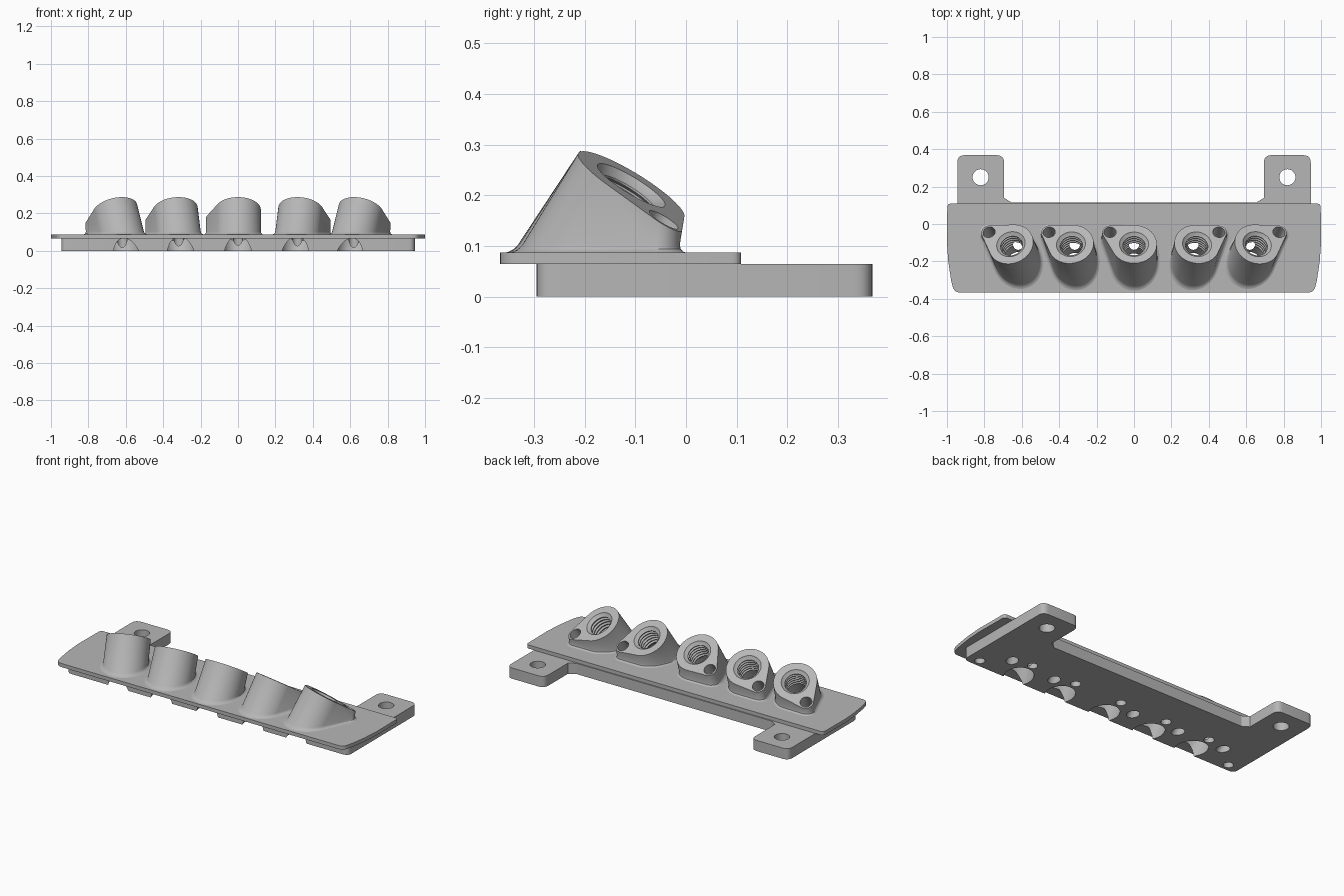
import bpy, bmesh, math
from mathutils import Vector, Matrix

if "Cube" in bpy.data.objects:
    bpy.data.objects.remove(bpy.data.objects["Cube"], do_unlink=True)

grey = bpy.data.materials.new("light_grey")
grey.use_nodes = True
COLOUR = (0.47, 0.47, 0.47, 1)
grey.diffuse_color = COLOUR
grey.node_tree.nodes["Principled BSDF"].inputs["Base Color"].default_value = COLOUR

BASE_TOP, PLATE_TOP = 0.065, 0.087
TILT = math.radians(33.4)
FACE_Y, FACE_Z = -0.108, 0.22
PORT_R, PIN_R, PIN_HOLE_R = 0.122, 0.042, 0.033


def to_object(name, bm):
    bmesh.ops.recalc_face_normals(bm, faces=bm.faces[:])
    mesh = bpy.data.meshes.new(name)
    bm.to_mesh(mesh)
    bm.free()
    mesh.materials.append(grey)
    ob = bpy.data.objects.new(name, mesh)
    bpy.context.scene.collection.objects.link(ob)
    return ob


def loft(name, loops):
    """Closed solid through a list of equally long point loops."""
    bm = bmesh.new()
    rings = [[bm.verts.new(p) for p in loop] for loop in loops]
    n = len(rings[0])
    for a, b in zip(rings, rings[1:]):
        for i in range(n):
            j = (i + 1) % n
            bm.faces.new((a[i], a[j], b[j], b[i]))
    bm.faces.new(rings[0])
    bm.faces.new(rings[-1])
    return to_object(name, bm)


def rounded(corners, steps=6):
    """Outline with rounded corners, from (x, y, radius) entries."""
    out = []
    for i, (x, y, r) in enumerate(corners):
        p = Vector((x, y))
        if r == 0:
            out.append(p)
            continue
        a = p + (Vector(corners[i - 1][:2]) - p).normalized() * r
        b = p + (Vector(corners[(i + 1) % len(corners)][:2]) - p).normalized() * r
        for k in range(steps + 1):
            t = k / steps
            out.append(a * (1 - t) ** 2 + p * 2 * t * (1 - t) + b * t * t)
    return out


def mirrored(half):
    return half + [(-x, y, r) for x, y, r in reversed(half)]


def slab(name, outline, z0, z1):
    return loft(name, [[(p.x, p.y, z) for p in outline] for z in (z0, z1)])


def lathe(name, profile, frame, segments=48):
    """Revolved cutter from (radius, height) pairs, placed by a matrix."""
    angles = [math.tau * i / segments for i in range(segments)]
    ob = loft(name, [[frame @ Vector((r * math.cos(a), r * math.sin(a), w)) for a in angles]
                     for r, w in profile])
    ob.hide_render = True
    return ob


def cut(ob, cutters):
    bpy.context.view_layer.objects.active = ob
    for c in cutters:
        mod = ob.modifiers.new("cut", "BOOLEAN")
        mod.operation, mod.solver, mod.object = "DIFFERENCE", "EXACT", c
        bpy.ops.object.modifier_apply(modifier=mod.name)


def drill(x, y, r, z0, z1):
    return lathe("drill_cutter", [(r, z0), (r, z1)], Matrix.Translation((x, y, 0)), 32)


# Base with two mounting tabs, and the wider cover plate on it
base = slab("base_plate", rounded(mirrored([
    (0.655, 0.115, 0), (0.695, 0.14, 0), (0.695, 0.368, 0.04), (0.945, 0.368, 0.04),
    (0.945, -0.295, 0.035)])), 0, BASE_TOP)
plate = slab("cover_plate", rounded(mirrored([
    (0.998, 0.109, 0.02), (1.0, -0.1, 0), (0.993, -0.2, 0), (0.978, -0.3, 0),
    (0.962, -0.367, 0.035)])), BASE_TOP, PLATE_TOP)

# Mounting holes through the tabs and blind holes under the ends
tab_drills = [drill(s * 0.82, 0.25, 0.043, -0.1, 0.2) for s in (-1, 1)]
end_drills = [drill(s * 0.87, -0.25, 0.028, -0.1, 0.055) for s in (-1, 1)]
cut(base, tab_drills + end_drills)

# Bore profile: chamfered mouth, ring threads, wider outlet at the bottom
bore_profile = [(0.078, 0.03), (0.078, 0.0), (0.067, -0.012)]
for k in range(6):
    w = -0.016 - 0.02 * k
    bore_profile += [(0.06, w), (0.06, w - 0.004), (0.069, w - 0.01), (0.069, w - 0.014)]
bore_profile += [(0.08, -0.145), (0.08, -0.42)]


def port(index, x, yaw, side):
    """Tilted threaded port with a pin ear; returns its body and cutters."""
    frame = (Matrix.Translation((x, FACE_Y, FACE_Z)) @ Matrix.Rotation(yaw, 4, "Z")
             @ Matrix.Rotation(-TILT, 4, "X"))
    axis = frame.to_3x3() @ Vector((0, 0, 1))
    # Pin centre on the sloping face
    dx, dy = side * (0.117 if yaw else 0.128), 0.064
    d = Vector((dx, dy, -(axis.x * dx + axis.y * dy) / axis.z))
    pin = frame.to_3x3().inverted() @ d

    # Teardrop outline: the hull of the port circle and the pin circle
    face, normals = [], []
    for i in range(72):
        a = math.tau * i / 72
        n = Vector((math.cos(a), math.sin(a), 0))
        if pin.dot(n) + PIN_R > PORT_R:
            q = pin + n * PIN_R
        else:
            q = n * PORT_R
        face.append(q)
        normals.append(n)

    def ring(z, flare):
        """Outline carried down to a height; the back wall drops steeply."""
        pts = []
        for q, n in zip(face, normals):
            p = frame @ q
            slope = 1 - 0.75 * min(max(q.y / PORT_R, 0), 1)
            drop = (p.z - z) / axis.z * slope
            out = (frame.to_3x3() @ n)
            out.z = 0
            out = out.normalized() * flare
            pts.append((p.x - axis.x * drop + out.x, p.y - axis.y * drop + out.y, z))
        return pts

    body = loft(f"port_{index}", [
        [frame @ q for q in face], ring(0.103, 0), ring(0.094, 0.003),
        ring(0.089, 0.009), ring(PLATE_TOP, 0.015), ring(0.08, 0.015)])
    pin_frame = frame @ Matrix.Translation(pin)
    cutters = [
        lathe("bore_cutter", bore_profile, frame),
        lathe("pin_cutter", [(PIN_HOLE_R, 0.03), (PIN_HOLE_R, -0.42)], pin_frame, 32),
        drill(x * 0.94, -0.11, 0.028, -0.1, 0.12)]
    return body, cutters


# Five ports, fanned outwards
parts = [base, plate]
helpers = tab_drills + end_drills
layout = [(-0.658, 22, -1), (-0.337, 11, -1), (0, 0, -1), (0.337, -11, 1), (0.658, -22, 1)]
for i, (x, yaw, side) in enumerate(layout, 1):
    body, cutters = port(i, x, math.radians(yaw), side)
    for part in (body, plate, base):
        cut(part, cutters)
    parts.append(body)
    helpers += cutters

for h in helpers:
    bpy.data.objects.remove(h, do_unlink=True)

# Smooth curved walls, keep hard edges
bpy.ops.object.select_all(action="DESELECT")
for ob in parts:
    ob.select_set(True)
bpy.context.view_layer.objects.active = base
bpy.ops.object.shade_smooth_by_angle(angle=math.radians(30))
